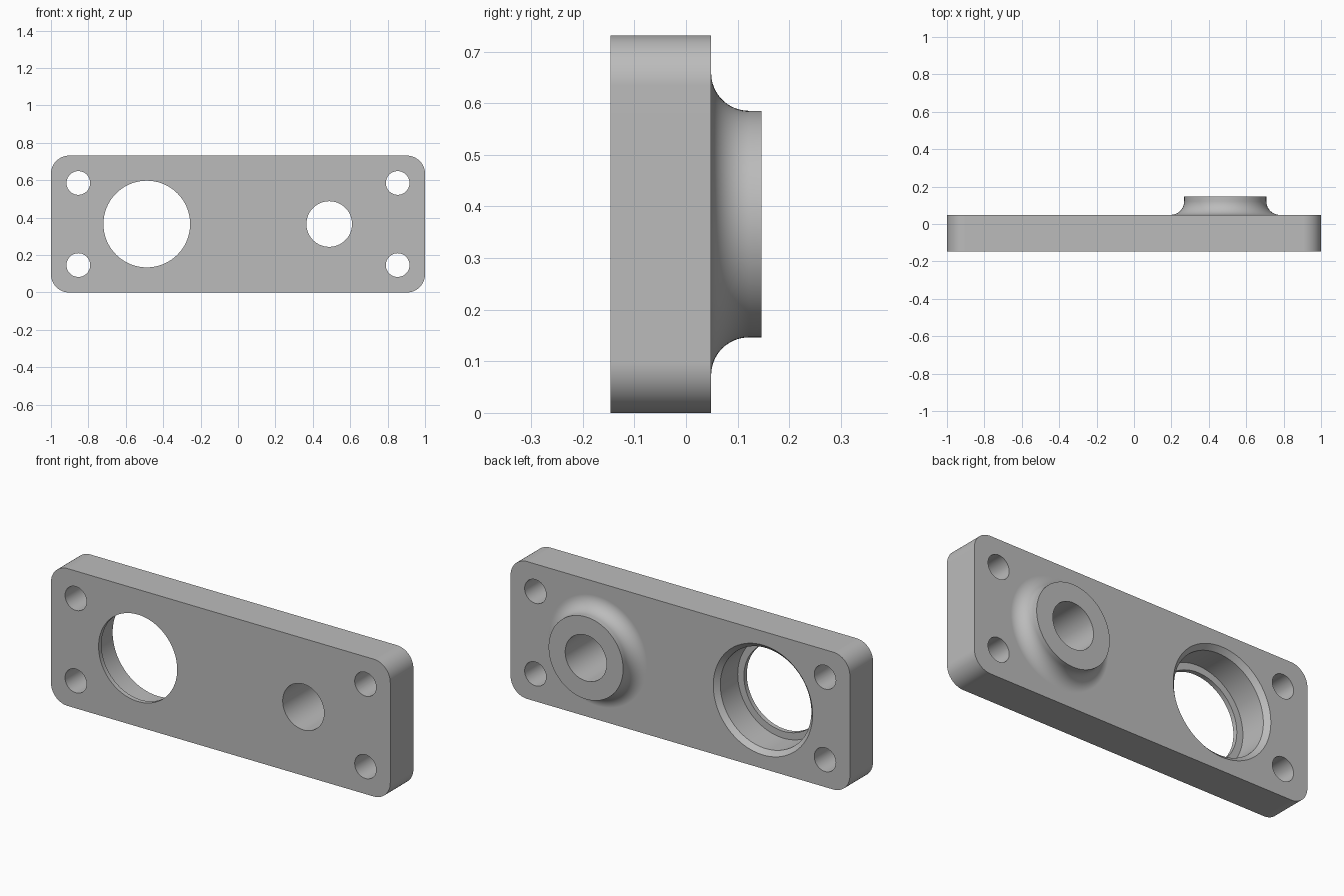
import bpy, bmesh
from math import sin, cos, pi, radians

cube = bpy.data.objects.get("Cube")
if cube:
    bpy.data.objects.remove(cube, do_unlink=True)

U = 2 / 82                       # one design unit: the plate is 82 long
FRONT, BACK, TIP = -6 * U, 2 * U, 6 * U
MID = 15 * U                     # height of the main axes

grey = bpy.data.materials.new("plain grey")
grey.use_nodes = True
grey.diffuse_color = (0.5, 0.5, 0.5, 1)
grey.node_tree.nodes["Principled BSDF"].inputs["Base Color"].default_value = (0.5, 0.5, 0.5, 1)


def make_object(name, bm):
    bmesh.ops.recalc_face_normals(bm, faces=bm.faces)
    mesh = bpy.data.meshes.new(name)
    bm.to_mesh(mesh)
    bm.free()
    mesh.materials.append(grey)
    obj = bpy.data.objects.new(name, mesh)
    bpy.context.collection.objects.link(obj)
    return obj


def lathe(name, x, z, profile, steps=96):
    """Solid of revolution about a front-to-back axis; profile is (radius, y)."""
    bm = bmesh.new()
    angles = [2 * pi * i / steps for i in range(steps)]
    rings = [[bm.verts.new((x + r * cos(a), y, z + r * sin(a))) for a in angles]
             for r, y in profile]
    for low, high in zip(rings, rings[1:]):
        for i in range(steps):
            j = (i + 1) % steps
            bm.faces.new((low[i], low[j], high[j], high[i]))
    bm.faces.new(rings[0])
    bm.faces.new(rings[-1])
    return make_object(name, bm)


# Plate with rounded corners
bm = bmesh.new()
bmesh.ops.create_cube(bm, size=1)
bmesh.ops.scale(bm, vec=(2, BACK - FRONT, 2 * MID), verts=bm.verts)
bmesh.ops.translate(bm, vec=(0, (FRONT + BACK) / 2, MID), verts=bm.verts)
corners = [e for e in bm.edges if abs(e.verts[0].co.y - e.verts[1].co.y) > 0.1]
bmesh.ops.bevel(bm, geom=corners, offset=4 * U, segments=16, profile=0.5, affect='EDGES')
plate = make_object("flanged_plate", bm)

# Boss with a filleted foot
boss_r, fillet = 9 * U, 3 * U
foot = [(boss_r + fillet * (1 - sin(t)), BACK + fillet * (1 - cos(t)))
        for t in (pi / 2 * i / 16 for i in range(17))]
boss = lathe("boss", 20 * U, MID,
             [(boss_r + fillet, BACK - U)] + foot[::-1][::-1] + [(boss_r, TIP)]
             if foot[0][0] > foot[-1][0] and foot[0][1] > foot[-1][1] else
             [(boss_r + fillet, BACK - U)]
             + [(boss_r + fillet * (1 - sin(t)), BACK + fillet * (1 - cos(t)))
                for t in (pi / 2 * i / 16 for i in range(17))]
             + [(boss_r, TIP)])

# Hole cutters: boss bore, stepped and chamfered seat, four bolt holes
out = 2 * U
cutters = [
    lathe("bore_cutter", 20 * U, MID, [(5 * U, FRONT - out), (5 * U, TIP + out)]),
    lathe("seat_cutter", -20 * U, MID,
          [(9.5 * U, FRONT - out), (9.5 * U, FRONT + U), (11 * U, FRONT + U),
           (11 * U, BACK - U), (12 * U, BACK), (12 * U, BACK + out)]),
]
for x in (-35 * U, 35 * U):
    for z in (6 * U, 24 * U):
        cutters.append(lathe("bolt_cutter", x, z,
                             [(2.6 * U, FRONT - out), (2.6 * U, BACK + out)], 48))

# Join and cut, then drop the helpers
bpy.context.view_layer.objects.active = plate
for part in [boss] + cutters:
    mod = plate.modifiers.new("cut", 'BOOLEAN')
    mod.operation = 'UNION' if part is boss else 'DIFFERENCE'
    mod.solver = 'EXACT'
    mod.object = part
    bpy.ops.object.modifier_apply(modifier=mod.name)
    bpy.data.objects.remove(part, do_unlink=True)

# Smooth round walls, crisp rims, flat broad faces
for obj in bpy.context.selected_objects:
    obj.select_set(False)
plate.select_set(True)
bpy.ops.object.shade_smooth_by_angle(angle=radians(30))
weighted = plate.modifiers.new("flat_faces", 'WEIGHTED_NORMAL')
weighted.keep_sharp = True
